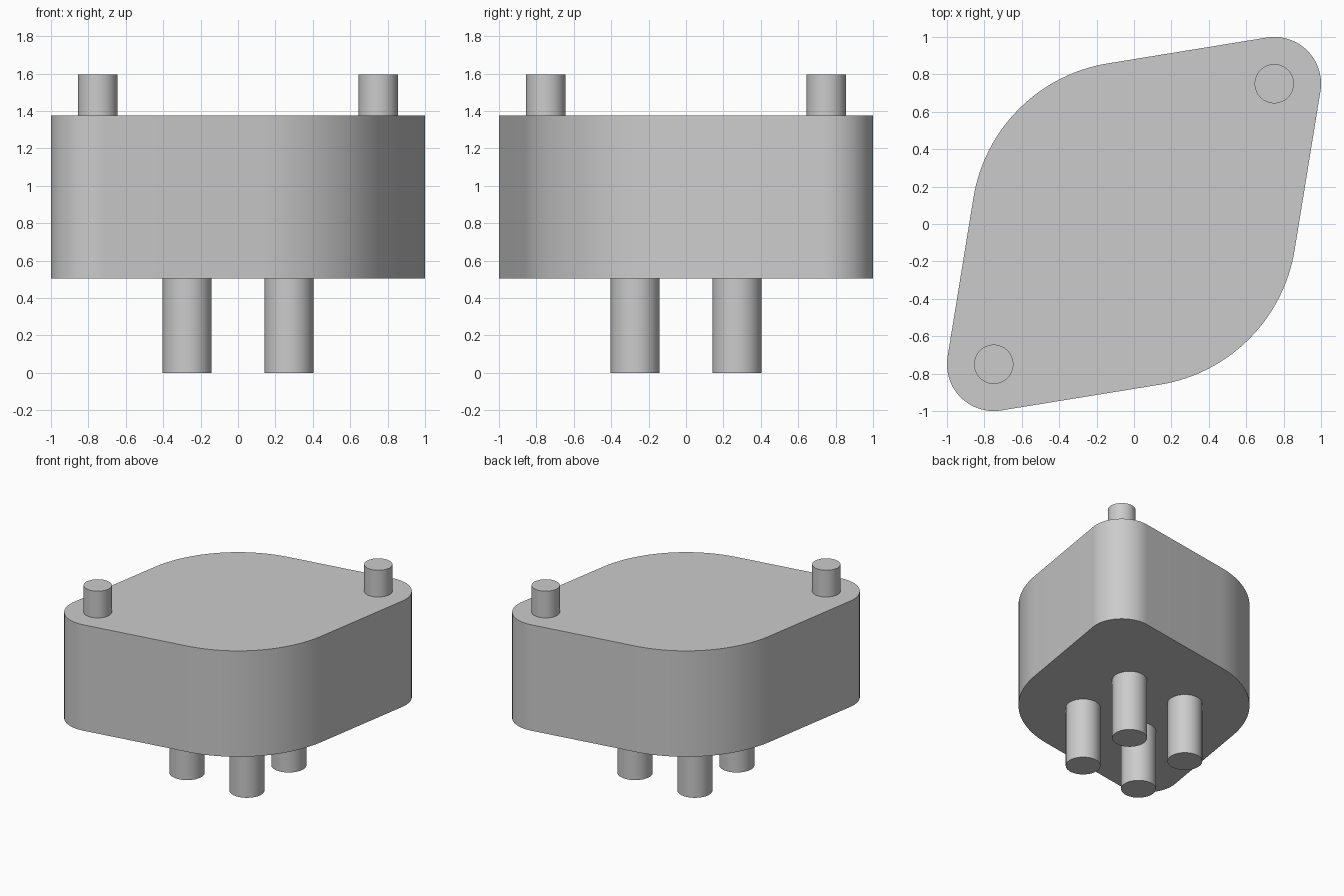
import bpy
import bmesh
from math import acos, cos, sin, pi, radians, hypot

cube = bpy.data.objects.get("Cube")
if cube:
    bpy.data.objects.remove(cube, do_unlink=True)

grey = bpy.data.materials.new("plain grey")
grey.use_nodes = True
colour = (0.6, 0.6, 0.6, 1)
grey.diffuse_color = colour
grey.node_tree.nodes["Principled BSDF"].inputs["Base Color"].default_value = colour


def arc(cx, cy, radius, middle, half, steps):
    """Points along an arc centred on the direction 'middle'."""
    angles = [middle - half + 2 * half * i / steps for i in range(steps + 1)]
    return [(cx + radius * cos(a), cy + radius * sin(a)) for a in angles]


def extrude_profile(name, points, bottom, top):
    """Closed prism from a flat outline, with smooth sides and sharp rims."""
    bm = bmesh.new()
    base = bm.faces.new([bm.verts.new((x, y, bottom)) for x, y in points])
    result = bmesh.ops.extrude_face_region(bm, geom=[base], use_keep_orig=True)
    raised = [v for v in result["geom"] if isinstance(v, bmesh.types.BMVert)]
    bmesh.ops.translate(bm, verts=raised, vec=(0, 0, top - bottom))
    bmesh.ops.recalc_face_normals(bm, faces=bm.faces[:])
    mesh = bpy.data.meshes.new(name)
    bm.to_mesh(mesh)
    bm.free()
    mesh.materials.append(grey)
    obj = bpy.data.objects.new(name, mesh)
    bpy.context.collection.objects.link(obj)
    bpy.ops.object.select_all(action="DESELECT")
    obj.select_set(True)
    bpy.context.view_layer.objects.active = obj
    bpy.ops.object.shade_smooth_by_angle(angle=radians(30))
    return obj


def cylinder(name, x, y, radius, bottom, top):
    extrude_profile(name, arc(x, y, radius, 0, pi, 64)[:-1], bottom, top)


# Body: broad middle circle joined by tangents to two small corner circles
BOTTOM, TOP = 0.505, 1.375
corner, small, large = 0.75, 0.25, 0.87
half = acos((large - small) / hypot(corner, corner))
outline = []
for side, turn in ((1, 0), (-1, pi)):
    outline += arc(side * corner, side * corner, small, pi / 4 + turn, half, 32)
    outline += arc(0, 0, large, 3 * pi / 4 + turn, pi / 2 - half, 32)
extrude_profile("body", outline, BOTTOM, TOP)

# Pins on the two pointed corners
for side, label in ((1, "back_left"), (-1, "front_right")):
    cylinder(label + "_pin", side * corner, side * corner, 0.105, TOP, 1.595)

# Four legs in a square
for sx, across in ((1, "left"), (-1, "right")):
    for sy, along in ((-1, "front"), (1, "back")):
        cylinder(f"{along}_{across}_leg", sx * 0.272, sy * 0.272, 0.131, 0, BOTTOM)
